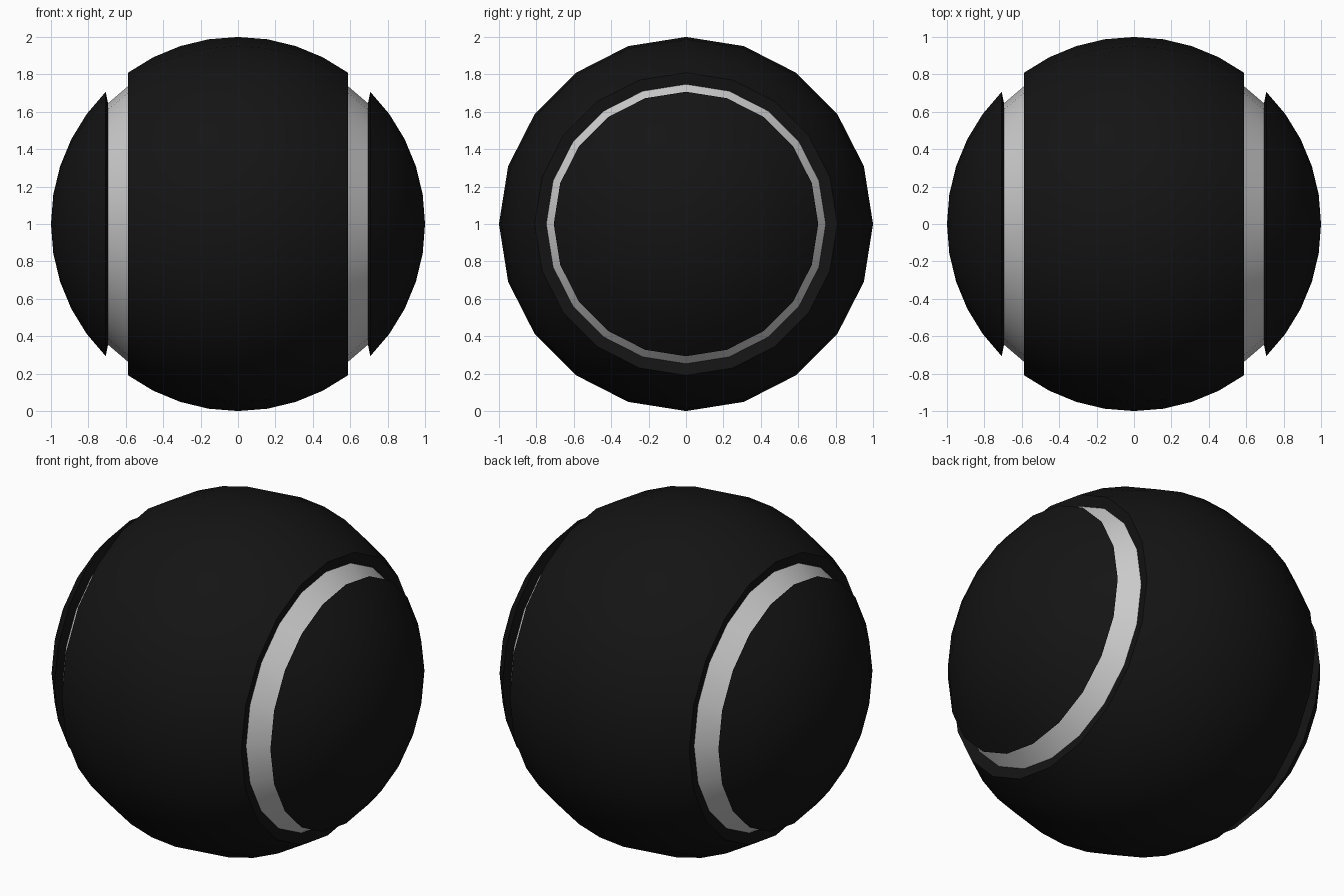
import bpy, bmesh
from math import sin, cos, pi, radians

if "Cube" in bpy.data.objects:
    bpy.data.objects.remove(bpy.data.objects["Cube"])

SEGS = 20


def material(name, v):
    m = bpy.data.materials.new(name)
    m.diffuse_color = (v, v, v, 1)
    m.use_nodes = True
    m.node_tree.nodes["Principled BSDF"].inputs["Base Color"].default_value = m.diffuse_color
    return m


def lathe(name, profile, mat=None):
    """Spin (x, radius) points around the x axis; radius 0 makes a pole."""
    bm = bmesh.new()
    rings = []
    for x, r in profile:
        if r < 1e-5:
            rings.append([bm.verts.new((x, 0, 1))] * SEGS)
        else:
            rings.append([bm.verts.new((x, r * sin(2 * pi * i / SEGS), 1 + r * cos(2 * pi * i / SEGS)))
                          for i in range(SEGS)])
    for a, b in zip(rings, rings[1:]):
        for i in range(SEGS):
            j = (i + 1) % SEGS
            bm.faces.new(dict.fromkeys((a[j], a[i], b[i], b[j])))
    me = bpy.data.meshes.new(name)
    bm.to_mesh(me)
    bm.free()
    ob = bpy.data.objects.new(name, me)
    bpy.context.collection.objects.link(ob)
    if mat:
        me.materials.append(mat)
    bpy.ops.object.select_all(action='DESELECT')
    ob.select_set(True)
    bpy.context.view_layer.objects.active = ob
    bpy.ops.object.shade_smooth_by_angle(angle=radians(30))
    return ob


def arc(k):
    # point on the sphere profile, in 9 degree steps from the equator
    return (sin(radians(9 * k)), cos(radians(9 * k)))


def sunk(k):
    # groove floor point, set in from the sphere surface
    x, r = arc(k)
    return (x - 0.012, r - 0.062)


def flip(points):
    return [(-x, r) for x, r in reversed(points)]


black = material("black", 0.007)

# Wide middle drum with groove side walls
lathe("middle_body", flip([sunk(4)]) + [arc(k) for k in range(-4, 5)] + [sunk(4)], black)

# Groove floors and end caps on both sides
band = [sunk(4), sunk(5)]
cap = [sunk(5)] + [arc(k) for k in range(5, 11)]
for side, f in (("right", list), ("left", flip)):
    lathe(side + "_groove_band", f(band))
    lathe(side + "_cap", f(cap), black)
